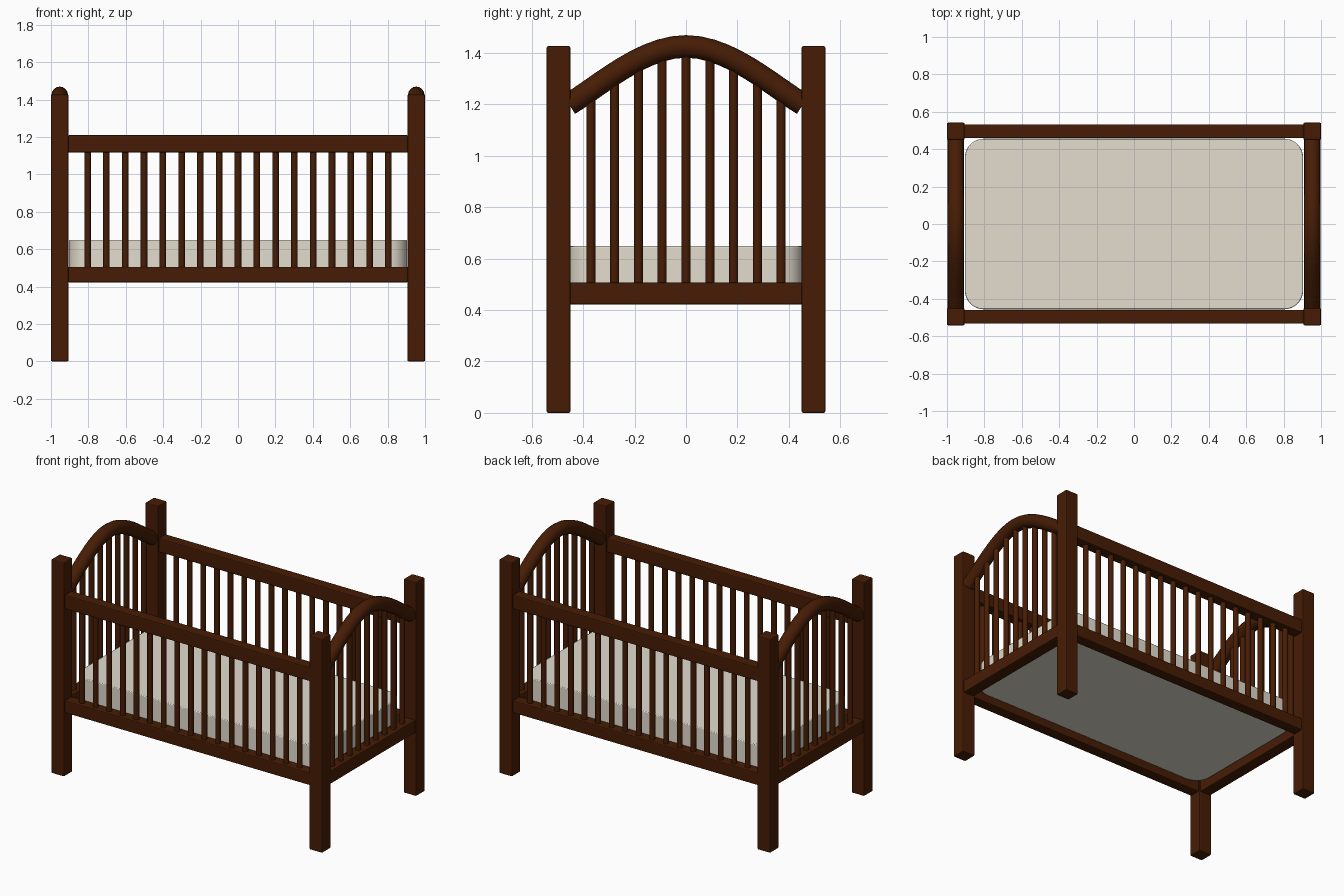
import bpy
import bmesh
import math
from mathutils import Vector

cube = bpy.data.objects.get("Cube")
if cube:
    bpy.data.objects.remove(cube, do_unlink=True)


def make_material(name, rgb):
    mat = bpy.data.materials.new(name)
    mat.use_nodes = True
    color = (*rgb, 1)
    mat.diffuse_color = color
    mat.node_tree.nodes["Principled BSDF"].inputs["Base Color"].default_value = color
    return mat


wood = make_material("dark brown wood", (0.062, 0.012, 0.0015))
fabric = make_material("cream fabric", (0.77, 0.72, 0.62))


def add_object(name, bm, mat):
    mesh = bpy.data.meshes.new(name)
    bm.to_mesh(mesh)
    bm.free()
    mesh.materials.append(mat)
    obj = bpy.data.objects.new(name, mesh)
    bpy.context.collection.objects.link(obj)
    return obj


def smooth(obj):
    bpy.ops.object.select_all(action='DESELECT')
    obj.select_set(True)
    bpy.context.view_layer.objects.active = obj
    bpy.ops.object.shade_smooth_by_angle(angle=math.radians(40))


def box(name, center, size):
    bm = bmesh.new()
    bmesh.ops.create_cube(bm, size=1)
    bmesh.ops.scale(bm, vec=size, verts=bm.verts)
    bmesh.ops.translate(bm, vec=center, verts=bm.verts)
    obj = add_object(name, bm, wood)
    mod = obj.modifiers.new("soft edges", 'BEVEL')
    mod.width = 0.006
    mod.segments = 2


def spindle(name, x, y, bottom, top, radius=0.0175):
    bm = bmesh.new()
    bmesh.ops.create_cone(bm, cap_ends=True, segments=12, radius1=radius,
                          radius2=radius, depth=top - bottom)
    bmesh.ops.translate(bm, vec=(x, y, (bottom + top) / 2), verts=bm.verts)
    smooth(add_object(name, bm, wood))


# Half of the arch centreline as a cubic curve, in (y, z)
ARCH = [Vector(p) for p in ((0.455, 1.2), (0.335, 1.272), (0.17, 1.425), (0, 1.425))]


def arch_point(t):
    s = 1 - t
    return (ARCH[0] * s**3 + ARCH[1] * 3 * s * s * t
            + ARCH[2] * 3 * s * t * t + ARCH[3] * t**3)


def arch_height(y):
    samples = [arch_point(i / 100) for i in range(101)]
    return min(samples, key=lambda p: abs(p.x - abs(y))).y


def arch(name, x, radius=0.044, sides=16, steps=10):
    half = [arch_point(i / steps) for i in range(steps + 1)]
    path = half + [Vector((-p.x, p.y)) for p in reversed(half[:-1])]
    bm = bmesh.new()
    rings = []
    for i, p in enumerate(path):
        tangent = (path[min(i + 1, len(path) - 1)] - path[max(i - 1, 0)]).normalized()
        ring = []
        for k in range(sides):
            a = math.tau * k / sides
            out = radius * math.sin(a)
            ring.append(bm.verts.new((x + radius * math.cos(a),
                                      p.x - tangent.y * out,
                                      p.y + tangent.x * out)))
        rings.append(ring)
    for a, b in zip(rings, rings[1:]):
        for k in range(sides):
            n = (k + 1) % sides
            bm.faces.new((a[k], a[n], b[n], b[k]))
    bm.faces.new(rings[0])
    bm.faces.new(rings[-1])
    bmesh.ops.recalc_face_normals(bm, faces=bm.faces)
    smooth(add_object(name, bm, wood))


POST_X, POST_Y = 0.953, 0.496

# Corner posts
for sx, side in ((1, "left"), (-1, "right")):
    for sy, end in ((-1, "front"), (1, "back")):
        box(f"{end}_{side}_post", (sx * POST_X, sy * POST_Y, 0.713),
            (0.094, 0.092, 1.426))

# Long sides: two rails and a row of spindles
for sy, side in ((-1, "front"), (1, "back")):
    y = sy * POST_Y
    box(f"{side}_upper_rail", (0, y, 1.163), (1.815, 0.074, 0.093))
    box(f"{side}_lower_rail", (0, y, 0.464), (1.815, 0.074, 0.083))
    for i in range(17):
        spindle(f"{side}_spindle_{i + 1}", (i - 8) * 0.1005, y, 0.49, 1.13)

# Short ends: arched top, straight lower rail and spindles
for sx, side in ((1, "left"), (-1, "right")):
    x = sx * POST_X
    arch(f"{side}_arch", x)
    box(f"{side}_lower_rail", (x, 0, 0.464), (0.08, 0.91, 0.086))
    for i in range(9):
        y = (i - 4) * 0.0925
        spindle(f"{side}_spindle_{i + 1}", x, y, 0.49, arch_height(y))

# Mattress with rounded corners
bm = bmesh.new()
outline = []
for quarter, (sx, sy) in enumerate(((1, 1), (-1, 1), (-1, -1), (1, -1))):
    for k in range(9):
        a = math.pi / 2 * (quarter + k / 8)
        outline.append(bm.verts.new((sx * 0.804 + 0.1 * math.cos(a),
                                     sy * 0.356 + 0.1 * math.sin(a), 0.472)))
base = bm.faces.new(outline)
top = bmesh.ops.extrude_face_region(bm, geom=[base], use_keep_orig=True)["geom"]
bmesh.ops.translate(bm, vec=(0, 0, 0.176),
                    verts=[v for v in top if isinstance(v, bmesh.types.BMVert)])
bmesh.ops.recalc_face_normals(bm, faces=bm.faces)
mattress = add_object("mattress", bm, fabric)
edge = mattress.modifiers.new("soft edges", 'BEVEL')
edge.width = 0.005
edge.segments = 2
smooth(mattress)
